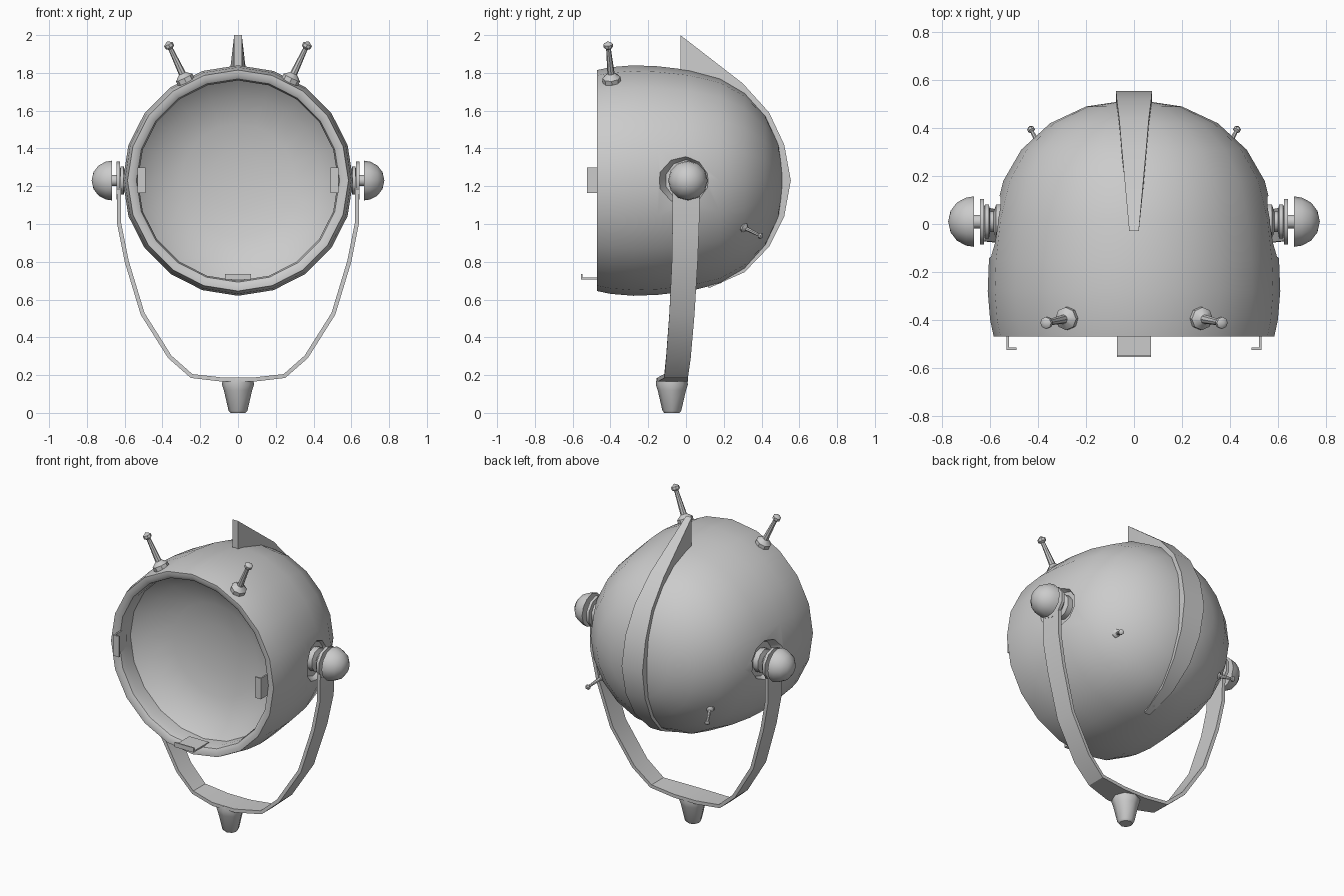
import bpy, bmesh, math
from mathutils import Vector, Matrix

cube = bpy.data.objects.get("Cube")
if cube:
    bpy.data.objects.remove(cube, do_unlink=True)

GREY = (0.6, 0.6, 0.6, 1)
mat = bpy.data.materials.new("plain grey")
mat.use_nodes = True
mat.diffuse_color = GREY
mat.node_tree.nodes["Principled BSDF"].inputs["Base Color"].default_value = GREY

HUB = 1.23  # height of the lamp axis


def finish(name, bm, angle=40):
    bmesh.ops.remove_doubles(bm, verts=bm.verts, dist=0.0005)
    bmesh.ops.recalc_face_normals(bm, faces=bm.faces)
    mesh = bpy.data.meshes.new(name)
    bm.to_mesh(mesh)
    bm.free()
    mesh.materials.append(mat)
    ob = bpy.data.objects.new(name, mesh)
    bpy.context.collection.objects.link(ob)
    smooth(ob, angle)
    return ob


def smooth(ob, angle=40):
    bpy.ops.object.select_all(action='DESELECT')
    ob.select_set(True)
    bpy.context.view_layer.objects.active = ob
    bpy.ops.object.shade_smooth_by_angle(angle=math.radians(angle))


def bridge(bm, rings):
    """Join successive closed rings with quads."""
    for a, b in zip(rings, rings[1:]):
        n = len(a)
        for i in range(n):
            j = (i + 1) % n
            bm.faces.new((a[i], a[j], b[j], b[i]))


def lathe(name, profile, origin, direction, sides, angle=40):
    """Revolve (radius, distance) points around an axis."""
    bm = bmesh.new()
    rot = Vector((0, 0, 1)).rotation_difference(Vector(direction)).to_matrix().to_4x4()
    place = Matrix.Translation(origin) @ rot
    rings = []
    for r, h in profile:
        steps = [math.tau * i / sides for i in range(sides)]
        rings.append([bm.verts.new(place @ Vector((r * math.cos(a), r * math.sin(a), h)))
                      for a in steps])
    bridge(bm, rings)
    return finish(name, bm, angle)


def loft(name, sections, angle=40):
    """Skin a list of four-cornered cross-sections and cap the ends."""
    bm = bmesh.new()
    rings = [[bm.verts.new(p) for p in s] for s in sections]
    bridge(bm, rings)
    bm.faces.new(rings[0])
    bm.faces.new(rings[-1])
    return finish(name, bm, angle)


def box(name, lo, hi):
    (a, b, c), (d, e, f) = lo, hi
    return loft(name, [[(a, b, z), (d, b, z), (d, e, z), (a, e, z)] for z in (c, f)])


def stalk(name, base, tip, foot, ball):
    """Flared foot, tapering rod and ball tip."""
    base, tip = Vector(base), Vector(tip)
    length = (tip - base).length
    profile = [(0, -foot), (foot, -foot * 0.6), (foot, 0), (foot * 0.4, foot * 0.5),
               (ball * 0.5, length - ball * 0.8), (ball, length - ball * 0.4),
               (ball, length + ball * 0.3), (0, length + ball)]
    lathe(name, profile, base, tip - base, 8)


# Lamp housing: outer bowl, rolled rim and recessed reflector
housing = lathe("housing", [
    (0, 0.52), (0.2, 0.49), (0.35, 0.42), (0.47, 0.31), (0.545, 0.18), (0.585, 0.02),
    (0.605, -0.15), (0.61, -0.28), (0.6, -0.4), (0.585, -0.47), (0.56, -0.47),
    (0.538, -0.455), (0.53, -0.42), (0.53, -0.35),
    (0.45, -0.28), (0.3, -0.23), (0.15, -0.205), (0, -0.2)],
    (0, 0, HUB), (0, 1, 0), 20)

# Shallow dished sockets cut into both sides
for s in (-1, 1):
    cutter = lathe("socket_cutter", [(0, 0.54), (0.11, 0.54), (0.17, 0.64), (0, 0.64)],
                   (0, 0, HUB), (s, 0, 0), 10)
    cutter.hide_render = True
    mod = housing.modifiers.new("socket", 'BOOLEAN')
    mod.operation = 'DIFFERENCE'
    mod.solver = 'EXACT'
    mod.object = cutter
    bpy.context.view_layer.objects.active = housing
    bpy.ops.object.modifier_apply(modifier=mod.name)
    bpy.data.objects.remove(cutter, do_unlink=True)
smooth(housing)

# Crest running over the back of the housing: y, z, half width
crest = [(-0.03, 2.0, 0.02), (0.3, 1.745, 0.05), (0.44, 1.59, 0.062), (0.52, 1.42, 0.072),
         (0.555, HUB, 0.075), (0.52, 1.04, 0.07), (0.44, 0.88, 0.06), (0.31, 0.745, 0.04),
         (0.12, 0.66, 0.02)]
sections = []
for y, z, w in crest:
    iy, iz = y * 0.85, HUB + (z - HUB) * 0.85
    if z == 2.0:
        iy, iz = y, 1.78
    sections.append([(-w, y, z), (w, y, z), (w, iy, iz), (-w, iy, iz)])
loft("crest", sections)

# Side hardware, mirrored
for s, side in ((1, "left"), (-1, "right")):
    hub = (0, 0.01, HUB)
    lathe(side + "_pivot", [
        (0, 0.5), (0.075, 0.52), (0.075, 0.575), (0.045, 0.585), (0.045, 0.6),
        (0.075, 0.605), (0.075, 0.622), (0.03, 0.63), (0.03, 0.68), (0, 0.68)],
        hub, (s, 0, 0), 10)
    lathe(side + "_knob", [
        (0, 0.668), (0.105, 0.668), (0.1, 0.7), (0.08, 0.738), (0.045, 0.765), (0, 0.775)],
        hub, (s, 0, 0), 12, 50)
    lathe(side + "_strap_eye", [(0, 0.625), (0.1, 0.625), (0.1, 0.643), (0, 0.643)],
          hub, (s, 0, 0), 10)
    stalk(side + "_top_antenna", (s * 0.285, -0.395, 1.775), (s * 0.365, -0.412, 1.945),
          0.048, 0.025)
    stalk(side + "_back_antenna", (s * 0.388, 0.31, 0.98), (s * 0.43, 0.395, 0.937),
          0.028, 0.016)
    # Side clip: plate with an inward lip
    xs = sorted((s * 0.522, s * 0.532))
    box(side + "_clip_plate", (xs[0], -0.515, 1.165), (xs[1], -0.4, 1.3))
    xs = sorted((s * 0.49, s * 0.532))
    box(side + "_clip_lip", (xs[0], -0.525, 1.165), (xs[1], -0.515, 1.3))

# Bottom clip
box("bottom_clip_plate", (-0.07, -0.555, 0.706), (0.07, -0.4, 0.716))
box("bottom_clip_lip", (-0.07, -0.555, 0.706), (0.07, -0.547, 0.736))

# Carrying yoke: x, z, front y, back y of the left half, then mirrored
half = [(0.643, 1.25, -0.07, 0.075), (0.64, 1.0, -0.072, 0.07), (0.6, 0.8, -0.075, 0.062),
        (0.515, 0.52, -0.088, 0.045), (0.37, 0.29, -0.105, 0.025),
        (0.25, 0.185, -0.115, 0.01), (0.08, 0.165, -0.15, 0.01)]
path = half + [(-x, z, f, b) for x, z, f, b in reversed(half)]
sections = []
for i, (x, z, f, b) in enumerate(path):
    p, q = path[max(i - 1, 0)], path[min(i + 1, len(path) - 1)]
    n = Vector((z and (p[1] - q[1]), q[0] - p[0])).normalized() * -0.022
    sections.append([(x, f, z), (x, b, z), (x + n.x, b, z + n.y), (x + n.x, f, z + n.y)])
loft("yoke", sections, 30)

# Tapered foot under the yoke
lathe("foot", [(0, 0), (0.04, 0), (0.05, 0.012), (0.075, 0.12), (0.085, 0.15),
               (0.08, 0.185), (0, 0.185)],
      (0, -0.075, 0), (0, 0, 1), 8, 45)
